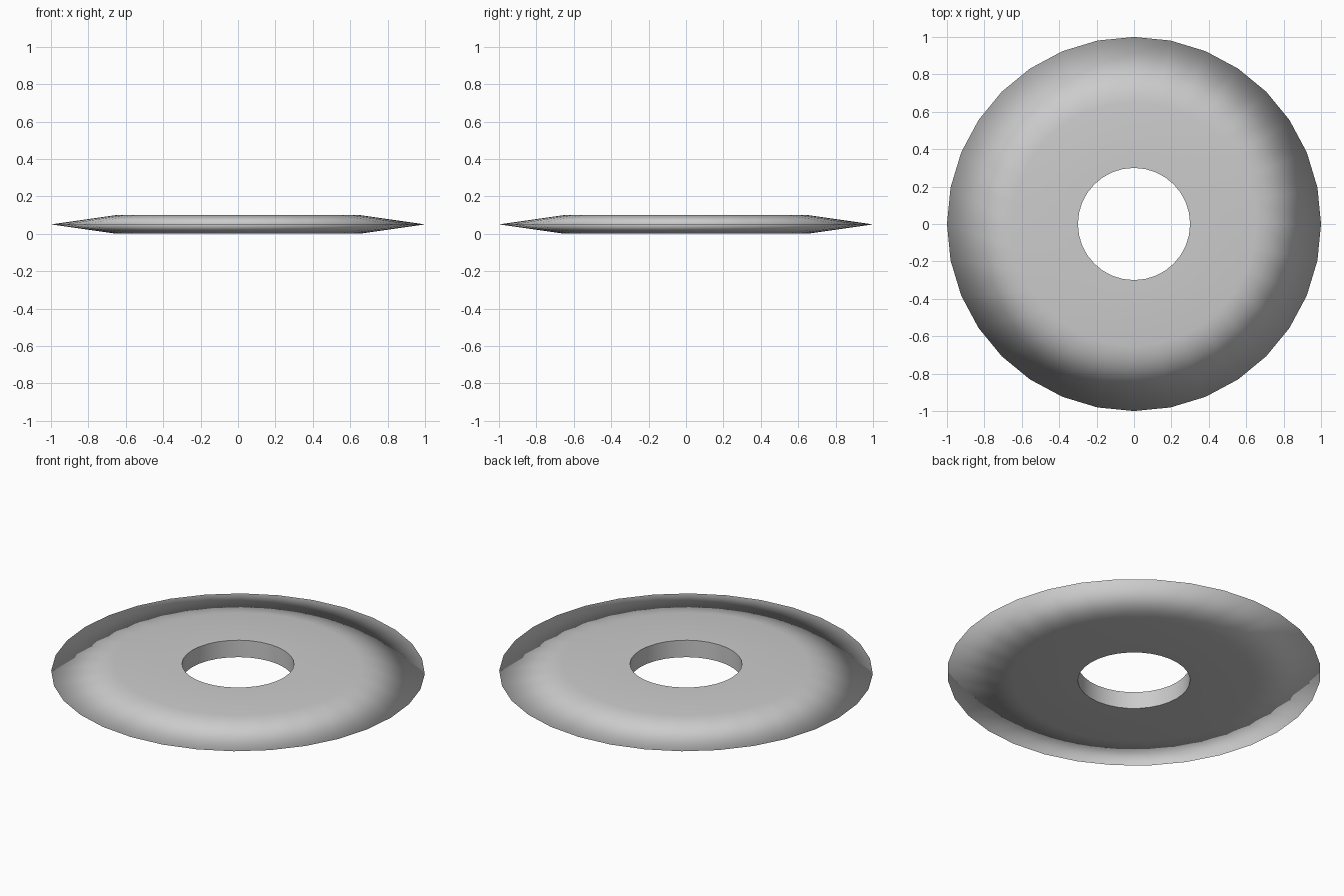
import bpy, bmesh
from math import cos, sin, tau

if "Cube" in bpy.data.objects:
    bpy.data.objects.remove(bpy.data.objects["Cube"])

SIDES = 32
HOLE, SHOULDER, RIM = 0.30, 0.65, 1.0
THICK = 0.10

# Cross-section of the ring: (radius, height), closed loop
profile = [(HOLE, 0), (SHOULDER, 0), (RIM, THICK / 2),
           (SHOULDER, THICK), (HOLE, THICK)]

bm = bmesh.new()
rings = [[bm.verts.new((r * cos(tau * i / SIDES), r * sin(tau * i / SIDES), z))
          for i in range(SIDES)] for r, z in profile]

# Revolve the section into a sharp-edged disc with a central hole
for k, ring in enumerate(rings):
    nxt = rings[(k + 1) % len(rings)]
    for i in range(SIDES):
        j = (i + 1) % SIDES
        bm.faces.new((ring[i], ring[j], nxt[j], nxt[i])).smooth = True
bmesh.ops.recalc_face_normals(bm, faces=bm.faces)

# Shading stays smooth over the rim, crisp only at the hole edges
for ring in (rings[0], rings[-1]):
    for i in range(SIDES):
        bm.edges.get((ring[i], ring[(i + 1) % SIDES])).smooth = False

mesh = bpy.data.meshes.new("holed_disc")
bm.to_mesh(mesh)
bm.free()
disc = bpy.data.objects.new("holed_disc", mesh)
bpy.context.collection.objects.link(disc)
